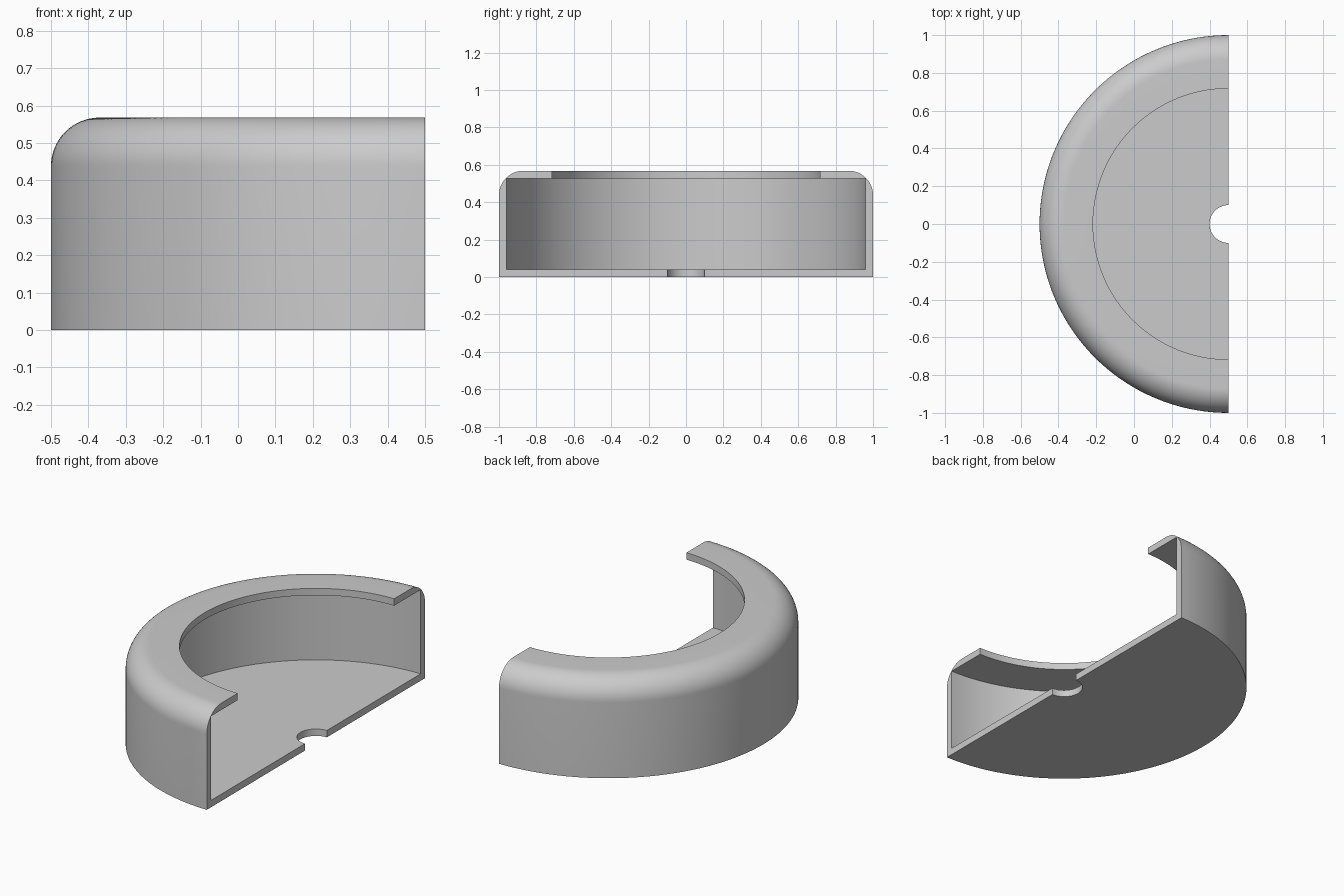
import bpy
import bmesh
from math import radians, sin, cos, pi
from mathutils import Vector

if "Cube" in bpy.data.objects:
    bpy.data.objects.remove(bpy.data.objects["Cube"])

# Main dimensions
AXIS_X = 0.5
OUTER, WALL = 1.0, 0.04
HEIGHT, FILLET = 0.568, 0.13
TOP_HOLE, FLOOR_HOLE = 0.717, 0.1
CEILING = HEIGHT - WALL

# Plain grey material
grey = bpy.data.materials.new("light grey")
grey.use_nodes = True
colour = (0.6, 0.6, 0.6, 1)
grey.diffuse_color = colour
grey.node_tree.nodes["Principled BSDF"].inputs["Base Color"].default_value = colour

# Closed wall section: floor, rounded outer shoulder, top lip, cavity
section = [(FLOOR_HOLE, 0), (OUTER, 0)]
for i in range(17):
    a = pi / 2 * i / 16
    section.append((OUTER - FILLET + FILLET * cos(a), HEIGHT - FILLET + FILLET * sin(a)))
section += [(TOP_HOLE, HEIGHT), (TOP_HOLE, CEILING), (OUTER - WALL, CEILING),
            (OUTER - WALL, WALL), (FLOOR_HOLE, WALL)]

# Half revolution of the section, keeping both cut ends closed
bm = bmesh.new()
verts = [bm.verts.new((AXIS_X, -r, z)) for r, z in section]
start = bm.faces.new(verts)
end = start.copy()
bmesh.ops.spin(bm, geom=end.edges[:] + end.verts[:], cent=Vector((AXIS_X, 0, 0)),
               axis=Vector((0, 0, 1)), angle=-pi, steps=96, use_duplicate=False)
bm.faces.new([bm.verts.new((AXIS_X, r, z)) for r, z in section])
bmesh.ops.delete(bm, geom=[end], context='FACES_ONLY')
bmesh.ops.remove_doubles(bm, verts=bm.verts[:], dist=0.0001)
bmesh.ops.recalc_face_normals(bm, faces=bm.faces[:])

mesh = bpy.data.meshes.new("half_round_housing")
bm.to_mesh(mesh)
bm.free()
mesh.materials.append(grey)
housing = bpy.data.objects.new("half_round_housing", mesh)
bpy.context.collection.objects.link(housing)

# Smooth curved walls with sharp rims
bpy.context.view_layer.objects.active = housing
housing.select_set(True)
bpy.ops.object.shade_smooth_by_angle(angle=radians(30))
